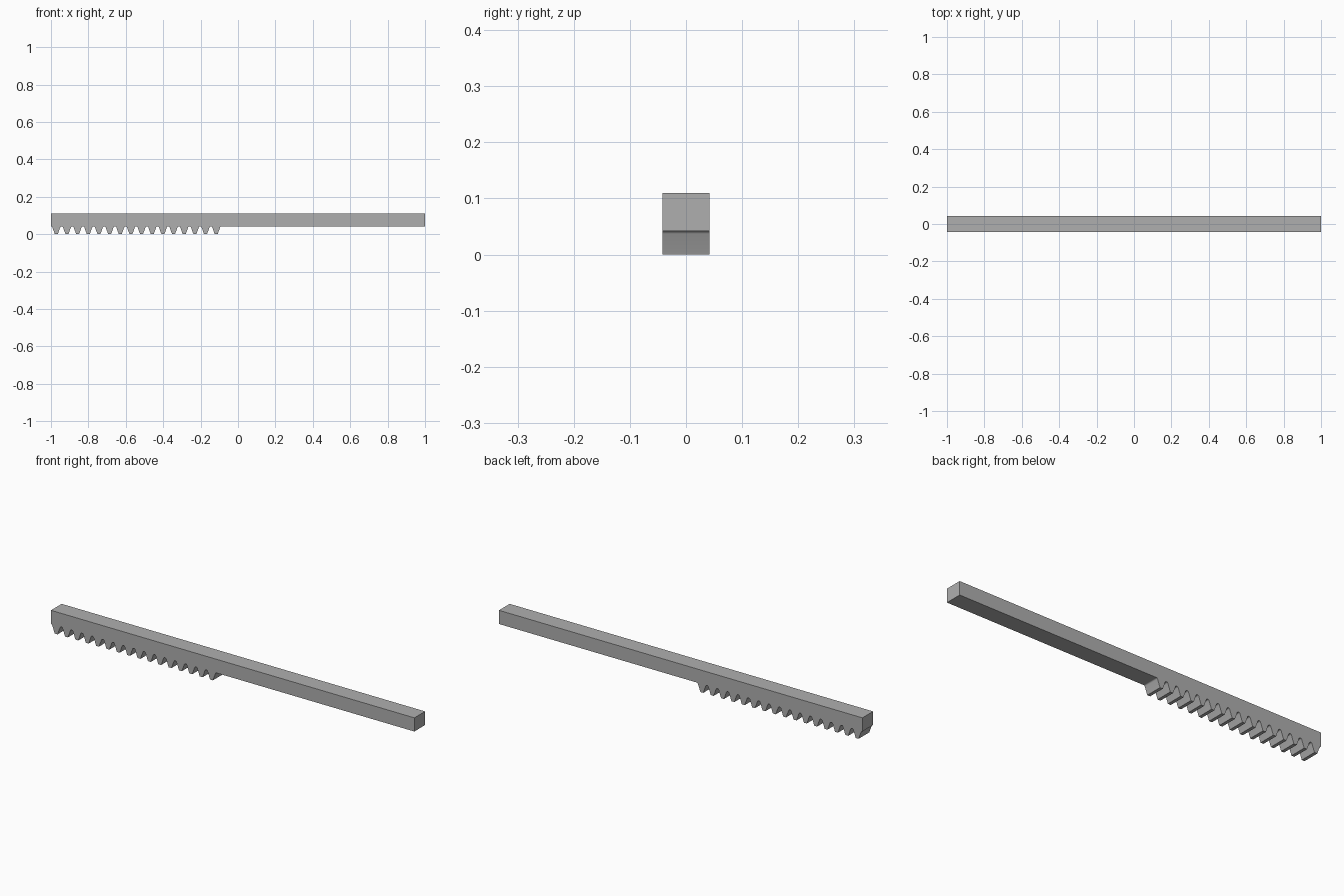
import bpy
import bmesh
import math

cube = bpy.data.objects.get("Cube")
if cube:
    bpy.data.objects.remove(cube, do_unlink=True)

# Rack proportions
LENGTH, DEPTH, HEIGHT = 2.0, 0.084, 0.11
TEETH, PITCH, ROOT = 16, 0.057, 0.042
ANGLE = math.radians(20)
TIP = 0.0078
STEPS = 5

# Steel material
steel = bpy.data.materials.new("steel_grey")
steel.use_nodes = True
colour = (0.43, 0.43, 0.43, 1)
steel.diffuse_color = colour
steel.node_tree.nodes["Principled BSDF"].inputs["Base Color"].default_value = colour

# Rounded valley radius that touches both flanks and the root line
gap = PITCH / 2 - TIP - ROOT * math.tan(ANGLE)
radius = gap * math.cos(ANGLE) / (1 - math.sin(ANGLE))


def half_tooth():
    """Offsets from the tooth centre, going from the tip to the valley centre."""
    points = [(TIP, 0)]
    for i in range(STEPS + 1):
        a = ANGLE + (math.pi / 2 - ANGLE) * i / STEPS
        points.append((PITCH / 2 - radius * math.cos(a),
                       ROOT - radius + radius * math.sin(a)))
    return points


# Side outline: bar with a row of teeth below its right-hand part
right = half_tooth()
left = [(-x, z) for x, z in reversed(right)]
outline = [(-LENGTH / 2, HEIGHT), (-LENGTH / 2, ROOT)]
for t in range(TEETH):
    centre = -LENGTH / 2 + PITCH * (t + 0.5)
    outline += [(centre + x, z) for x, z in left[1:] + right]
outline += [(LENGTH / 2, ROOT), (LENGTH / 2, HEIGHT)]

# Extrude the outline across the depth
bm = bmesh.new()
face = bm.faces.new([bm.verts.new((x, -DEPTH / 2, z)) for x, z in outline])
result = bmesh.ops.extrude_face_region(bm, geom=[face], use_keep_orig=True)
moved = [v for v in result["geom"] if isinstance(v, bmesh.types.BMVert)]
bmesh.ops.translate(bm, verts=moved, vec=(0, DEPTH, 0))
bmesh.ops.recalc_face_normals(bm, faces=bm.faces)
mesh = bpy.data.meshes.new("toothed_rack")
bm.to_mesh(mesh)
bm.free()
mesh.materials.append(steel)

rack = bpy.data.objects.new("toothed_rack", mesh)
bpy.context.collection.objects.link(rack)
bpy.ops.object.select_all(action="DESELECT")
rack.select_set(True)
bpy.context.view_layer.objects.active = rack
bpy.ops.object.shade_smooth_by_angle(angle=math.radians(25))
